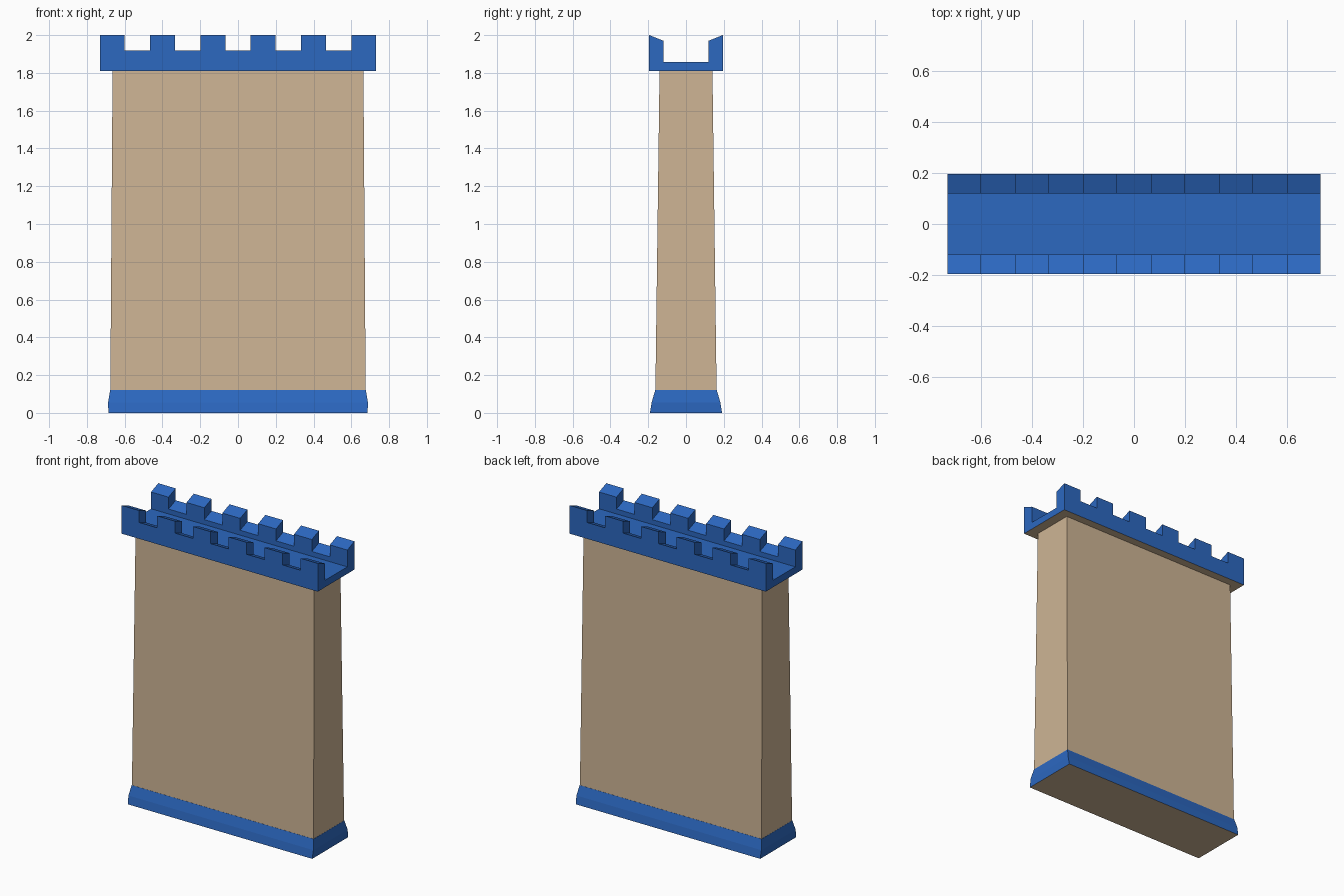
import bpy, bmesh

if "Cube" in bpy.data.objects:
    bpy.data.objects.remove(bpy.data.objects["Cube"])


def material(name, colour):
    m = bpy.data.materials.new(name)
    m.diffuse_color = (*colour, 1)
    m.use_nodes = True
    m.node_tree.nodes["Principled BSDF"].inputs["Base Color"].default_value = m.diffuse_color
    return m


BLUE = material("blue_trim", (0.025, 0.138, 0.527))
STONE = material("sandstone", (0.62, 0.46, 0.30))


def finish(name, bm, mats):
    bmesh.ops.recalc_face_normals(bm, faces=bm.faces)
    me = bpy.data.meshes.new(name)
    bm.to_mesh(me)
    bm.free()
    for m in mats:
        me.materials.append(m)
    ob = bpy.data.objects.new(name, me)
    bpy.context.collection.objects.link(ob)
    return ob


def loft(name, rings, mat):
    """Stack of rectangles given as (half x, half y, z)."""
    bm = bmesh.new()
    loops = [[bm.verts.new((sx * x, sy * y, z))
              for sx, sy in ((-1, -1), (1, -1), (1, 1), (-1, 1))]
             for x, y, z in rings]
    for a, b in zip(loops, loops[1:]):
        for i in range(4):
            j = (i + 1) % 4
            bm.faces.new((a[i], a[j], b[j], b[i]))
    bm.faces.new(loops[0])
    bm.faces.new(loops[-1])
    return finish(name, bm, [mat, STONE])


def extrude_x(name, profile, spans):
    """Extrude a (y, z) profile along x over each (x0, x1) span."""
    bm = bmesh.new()
    for x0, x1 in spans:
        f = bm.faces.new([bm.verts.new((x0, y, z)) for y, z in profile])
        ext = bmesh.ops.extrude_face_region(bm, geom=[f], use_keep_orig=True)["geom"]
        moved = [v for v in ext if isinstance(v, bmesh.types.BMVert)]
        bmesh.ops.translate(bm, vec=(x1 - x0, 0, 0), verts=moved)
    return finish(name, bm, [BLUE, STONE])


def mirrored(half):
    return half + [(-y, z) for y, z in reversed(half)]


def stone_underside(ob):
    for p in ob.data.polygons:
        if p.normal.z < -0.9:
            p.material_index = 1


# Tapered wall and flared plinth
loft("wall", [(0.676, 0.162, 0.12), (0.664, 0.14, 1.81)], STONE)
plinth = loft("plinth", [(0.686, 0.191, 0), (0.688, 0.182, 0.055), (0.677, 0.163, 0.12)], BLUE)
stone_underside(plinth)

# Walkway with two parapets, tops sloping inwards
crown = extrude_x("battlement",
                  mirrored([(-0.195, 1.81), (-0.195, 2.0), (-0.119, 1.97), (-0.119, 1.857)]),
                  [(-0.73, 0.73)])
stone_underside(crown)

# Gaps between the six merlons, cut through both parapets
gaps = [(-0.533 + i * 0.2665 - 0.067, -0.533 + i * 0.2665 + 0.067) for i in range(5)]
cutter = extrude_x("gap_cutter",
                   mirrored([(-0.3, 2.2), (-0.3, 1.961), (-0.1, 1.8825)]), gaps)
cutter.hide_render = True
cut = crown.modifiers.new("gaps", "BOOLEAN")
cut.operation = "DIFFERENCE"
cut.solver = "EXACT"
cut.object = cutter
bpy.context.view_layer.objects.active = crown
bpy.ops.object.modifier_apply(modifier=cut.name)
bpy.data.objects.remove(cutter)
